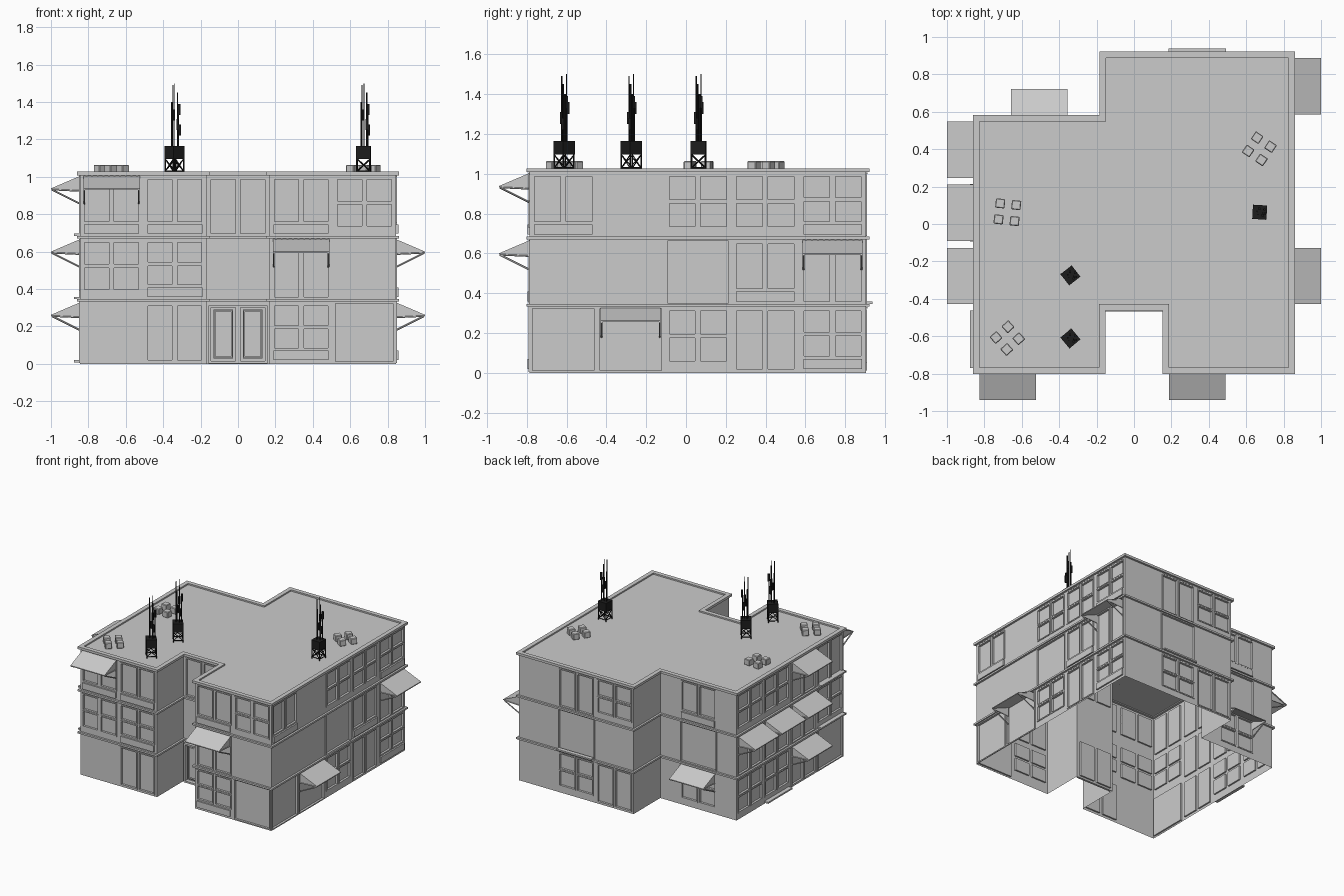
import bpy, bmesh, math
from mathutils import Matrix, Vector

if "Cube" in bpy.data.objects:
    bpy.data.objects.remove(bpy.data.objects["Cube"])

M = 0.338                       # wall module width and storey height
OUT = [(-.845, -.785), (-.169, -.785), (-.169, -.447), (.169, -.447), (.169, -.785), (.845, -.785),
       (.845, .905), (-.169, .905), (-.169, .567), (-.845, .567)]
BLACK = bpy.data.materials.new("dark_metal")
BLACK.diffuse_color = (.012, .012, .012, 1)
BLACK.use_nodes = True
BLACK.node_tree.nodes["Principled BSDF"].inputs["Base Color"].default_value = BLACK.diffuse_color


def finish(name, bm, fix=True, mat=None):
    if fix:
        bmesh.ops.recalc_face_normals(bm, faces=bm.faces)
    me = bpy.data.meshes.new(name)
    bm.to_mesh(me)
    bm.free()
    ob = bpy.data.objects.new(name, me)
    bpy.context.collection.objects.link(ob)
    if mat:
        me.materials.append(mat)
    return ob


def box(bm, T, lo, hi):
    lo, hi = Vector(lo), Vector(hi)
    S = Matrix.Diagonal((*(hi - lo), 1))
    bmesh.ops.create_cube(bm, size=1, matrix=T @ Matrix.Translation((lo + hi) / 2) @ S)


def bar(bm, T, a, b, r, seg=6):
    a, b = Vector(a), Vector(b)
    R = (b - a).to_track_quat('Z', 'Y').to_matrix().to_4x4()
    bmesh.ops.create_cone(bm, cap_ends=True, segments=seg, radius1=r, radius2=r,
                          depth=(b - a).length, matrix=T @ Matrix.Translation((a + b) / 2) @ R)


def poly(bm, T, pts):
    bm.faces.new([bm.verts.new(T @ Vector(p)) for p in pts])


def offset(d):
    res = []
    for i, p in enumerate(OUT):
        p, a, b = Vector(p), Vector(OUT[i - 1]), Vector(OUT[(i + 1) % len(OUT)])
        e, f = (p - a).normalized(), (b - p).normalized()
        res.append(p + d * (Vector((e.y, -e.x)) + Vector((f.y, -f.x))))
    return res


def band(name, d0, d1, z0, z1):
    bm = bmesh.new()
    loops = [[bm.verts.new((*p, z)) for p in offset(d)] for d, z in ((d0, z0), (d1, z0), (d1, z1), (d0, z1))]
    n = len(OUT)
    for k in range(4):
        A, B = loops[k], loops[(k + 1) % 4]
        for i in range(n):
            j = (i + 1) % n
            bm.faces.new((A[i], A[j], B[j], B[i]))
    finish(name, bm)


# window openings of each module type, in module coordinates (u0, u1, z0, z1)
def columns(*spans):
    return [(u0, u1, z0, z1) for u0, u1 in ((.025, .155), (.183, .313)) for z0, z1 in spans]


TYPES = {'B': [], 'h': [], 'D': columns((.02, .31)), 'P': columns((.085, .31)),
         'W': columns((.06, .175), (.195, .31)), 'Q': columns((.085, .185), (.205, .31)),
         'S': [(.015, .323, .012, .323)], 'E': columns((.015, .30))}

# facades: start corner, heading, then (module types, extras) per storey; ^ awning, _ step plate
FACADES = [
    (-.845, -.785, 0, ("BD", "  "), ("WQ", "  "), ("PP", "^ ")),
    (-.169, -.785, 90, ("B", " "), ("B", " "), ("B", " ")),
    (-.169, -.447, 0, ("E", " "), ("B", " "), ("D", " ")),
    (.169, -.447, 270, ("B", " "), ("B", " "), ("B", " ")),
    (.169, -.785, 0, ("QS", "  "), ("DB", "^ "), ("PW", "  ")),
    (.845, -.785, 90, ("SSWDQ", " ^   "), ("BBSPD", "    ^"), ("PBWWQ", "     ")),
    (.845, .905, 180, ("BWD", "   "), ("BSB", " _ "), ("BDW", "   ")),
    (-.169, .905, 270, ("B", " "), ("B", " "), ("B", " ")),
    (-.169, .567, 180, ("hWh", " ^ "), ("hSh", "   "), ("hPh", "   ")),
    (-.845, .567, 270, ("WWDS", " _^ "), ("DDDW", "^^^_"), ("WWDD", "  ^_")),
]
names = ("walls", "window_frames", "planters", "awnings", "awning_braces", "step_plates", "dentils", "entrance_doors")
bms = {n: bmesh.new() for n in names}


def wall(T, w, holes, depth=.012):
    bm = bms["walls"]
    us = sorted({0, w, *[u for h in holes for u in h[:2]]})
    zs = sorted({0, M, *[z for h in holes for z in h[2:]]})
    for a, b in zip(us, us[1:]):
        for c, d in zip(zs, zs[1:]):
            u, z = (a + b) / 2, (c + d) / 2
            if not any(h[0] < u < h[1] and h[2] < z < h[3] for h in holes):
                poly(bm, T, [(a, 0, c), (b, 0, c), (b, 0, d), (a, 0, d)])
    for a, b, c, d in holes:
        ring = [(a, c), (b, c), (b, d), (a, d)]
        poly(bm, T, [(u, -depth, z) for u, z in ring])
        for (u, z), (v, y) in zip(ring, ring[1:] + ring[:1]):
            poly(bm, T, [(u, 0, z), (v, 0, y), (v, -depth, y), (u, -depth, z)])


def frame(bm, T, a, b, c, d, t=.009, o=.005):
    for lo, hi in (((a - t, c - t), (a, d + t)), ((b, c - t), (b + t, d + t)),
                   ((a, c - t), (b, c)), ((a, d), (b, d + t))):
        box(bm, T, (lo[0], 0, lo[1]), (hi[0], o, hi[1]))


def awning(T):
    bm, u0, u1 = bms["awnings"], .018, .32
    prof = [(0, .328), (.155, .262), (.155, .255), (0, .320)]
    ends = [[(u, *p) for p in prof] for u in (u0, u1)]
    for e in ends:
        poly(bm, T, e)
    for i in range(4):
        j = (i + 1) % 4
        poly(bm, T, [ends[0][i], ends[0][j], ends[1][j], ends[1][i]])
    for u in (u0 + .005, u1 - .005):
        bar(bms["awning_braces"], T, (u, .15, .255), (u, 0, .18), .005)
        bar(bms["awning_braces"], T, (u, .15, .255), (u, 0, .248), .004)
        poly(bm, T, [(u, 0, .322), (u, .153, .258), (u, 0, .248)])


# facades, module by module
for x, y, deg, *floors in FACADES:
    c, s = round(math.cos(math.radians(deg))), round(math.sin(math.radians(deg)))
    for k, (kinds, extras) in enumerate(floors):
        u = 0
        for kind, extra in zip(kinds, extras):
            T = Matrix(((c, s, 0, x + c * u), (s, -c, 0, y + s * u), (0, 0, 1, k * M), (0, 0, 0, 1)))
            w = M / 2 if kind == 'h' else M
            u += w
            wall(T, w, TYPES[kind])
            for h in TYPES[kind]:
                frame(bms["window_frames"], T, *h)
            if kind in "PQ":
                box(bms["planters"], T, (.022, 0, .02), (.316, .012, .07))
            if kind in "DPWQ":
                for i in range(10):
                    box(bms["dentils"], T, (.03 + i * .03, 0, .322), (.04 + i * .03, .006, .330))
            if kind == 'E':
                bm = bms["entrance_doors"]
                for a, b, z0, z1 in TYPES[kind]:
                    frame(bm, T, a, b, z0, z1, .013, .02)
                    frame(bm, T, a + .018, b - .018, .035, .285, .006, .004)
                    box(bm, T, (a + .02, -.012, .04), (b - .02, -.002, .28))
            if extra == '^':
                awning(T)
            if extra == '_':
                box(bms["step_plates"], T, (.015, 0, .008), (.323, .033, .02))
for n in names:
    finish(n, bms[n], fix=n != "walls")

# ledges, parapet and roof
band("ledge_lower", 0, .016, .332, .346)
band("ledge_middle", 0, .016, .670, .684)
band("parapet", -.018, .016, 1.008, 1.027)
bm = bmesh.new()
poly(bm, Matrix(), [(*p, 1.016) for p in offset(-.001)])
finish("roof", bm, False)

# clusters of small rooftop units
for x, y, a in ((-.677, .063, -6), (-.677, -.61, 42), (.67, .402, 56)):
    bm = bmesh.new()
    T = Matrix.Translation((x, y, 1.016)) @ Matrix.Rotation(math.radians(a), 4, 'Z')
    for i in (-.043, .043):
        for j in (-.043, .043):
            box(bm, T, (i - .025, j - .025, 0), (i + .025, j + .025, .048))
    bmesh.ops.bevel(bm, geom=bm.edges[:], offset=.004, segments=1, affect='EDGES')
    finish("rooftop_units", bm)

# antenna towers: braced stand, equipment box, masts with panels
for x, y, a in ((-.34, -.275, 38), (-.34, -.612, 40), (.672, .063, -3)):
    bm = bmesh.new()
    T = Matrix.Translation((x, y, 0)) @ Matrix.Rotation(math.radians(a), 4, 'Z')
    r = .035
    cs = [(-r, -r), (r, -r), (r, r), (-r, r)]
    for p, q in zip(cs, cs[1:] + cs[:1]):
        bar(bm, T, (*p, 1.016), (*p, 1.10), .004)
        bar(bm, T, (*p, 1.03), (*q, 1.095), .003)
        bar(bm, T, (*q, 1.03), (*p, 1.095), .003)
        bar(bm, T, (*p, 1.03), (*q, 1.03), .003)
    box(bm, T, (-.038, -.038, 1.096), (.038, .038, 1.165))
    R = T @ Matrix.Rotation(math.radians(-a), 4, 'Z')
    for px, py, top, rad in ((-.008, -.012, 1.49, .003), (.002, .012, 1.50, .002),
                             (-.014, .004, 1.40, .005), (.016, -.004, 1.45, .004), (.022, .014, 1.38, .004)):
        bar(bm, R, (px, py, 1.16), (px, py, top), rad)
    for px, py, z in ((.016, -.016, 1.25), (.026, .014, 1.33), (.028, -.008, 1.22), (-.002, .02, 1.30)):
        box(bm, R, (px - .006, py - .006, z), (px + .006, py + .006, z + .06))
    finish("antenna_tower", bm, mat=BLACK)
